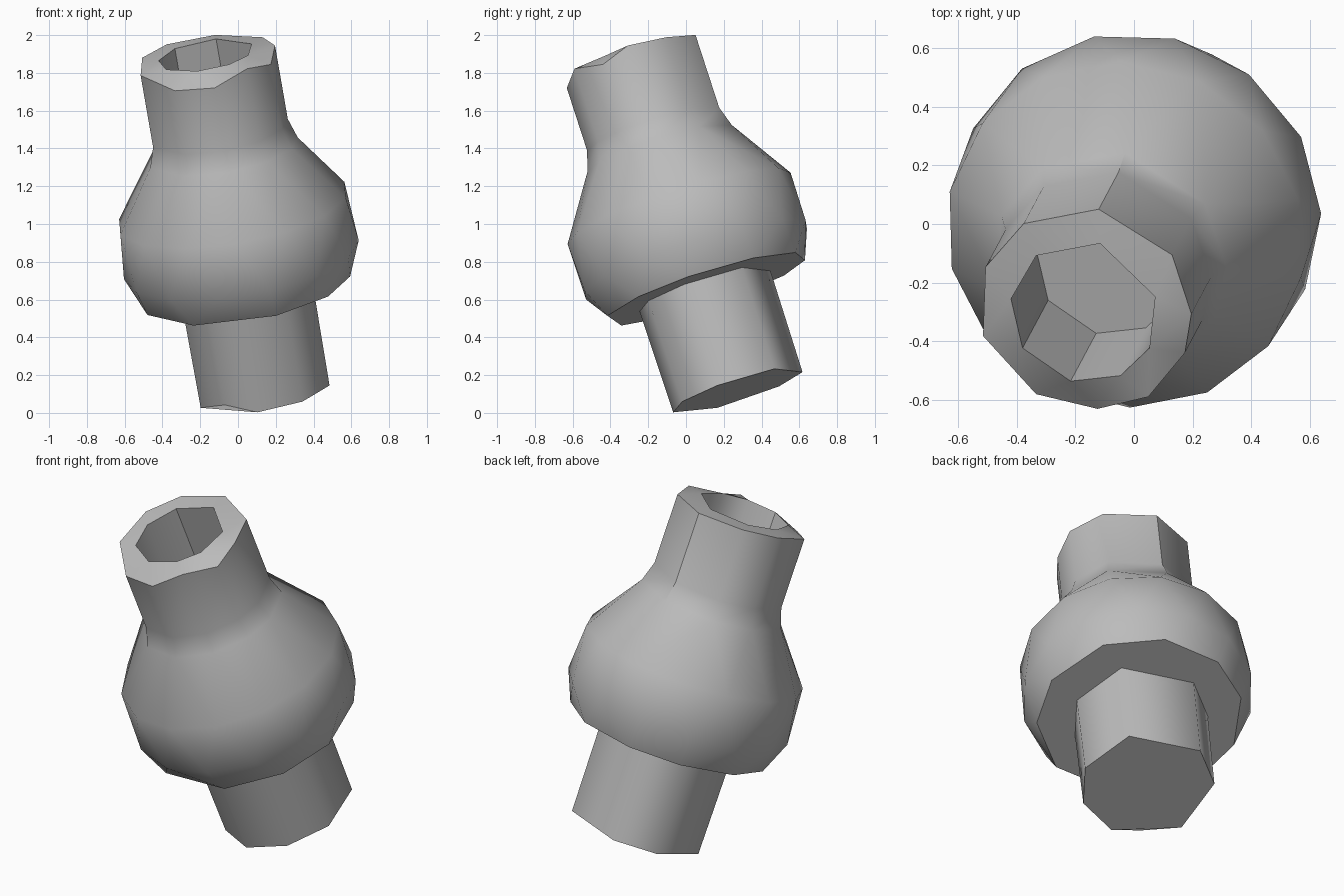
import bpy, bmesh
from math import radians, cos, sin
from mathutils import Vector

cube = bpy.data.objects.get("Cube")
if cube:
    bpy.data.objects.remove(cube)

AXIS = Vector((-0.163, -0.305, 0.938)).normalized()
CENTRE = Vector((-0.01, 0.0, 0.97))
TILT = Vector((0, 0, 1)).rotation_difference(AXIS)

grey = bpy.data.materials.new("plain_grey")
grey.use_nodes = True
grey.diffuse_color = (0.5, 0.5, 0.5, 1)
grey.node_tree.nodes["Principled BSDF"].inputs["Base Color"].default_value = (0.5, 0.5, 0.5, 1)


def ring(bm, angles, radius, height):
    """A closed ring of vertices around the local axis."""
    return [bm.verts.new((radius * cos(radians(a)), radius * sin(radians(a)), height))
            for a in angles]


def skin(bm, low, high):
    """Quads between two rings of equal count."""
    n = len(low)
    for i in range(n):
        j = (i + 1) % n
        bm.faces.new((low[i], low[j], high[j], high[i]))


def finish(bm, name, sharp_angle):
    bmesh.ops.recalc_face_normals(bm, faces=bm.faces[:])
    mesh = bpy.data.meshes.new(name)
    bm.to_mesh(mesh)
    bm.free()
    ob = bpy.data.objects.new(name, mesh)
    bpy.context.collection.objects.link(ob)
    mesh.materials.append(grey)
    ob.rotation_mode = 'QUATERNION'
    ob.rotation_quaternion = TILT
    ob.location = CENTRE
    bpy.ops.object.select_all(action='DESELECT')
    ob.select_set(True)
    bpy.context.view_layer.objects.active = ob
    bpy.ops.object.shade_smooth_by_angle(angle=radians(sharp_angle))


# Round body: hull of uneven rings, flat underneath
base_angles = [30, 65, 100, 130, 165, 197, 238, 285, 320, 352]
neck_angles = [0, 34, 81, 123, 156, 196, 240, 274, 305, 335]
bore_angles = [14, 76, 129, 171, 212, 258, 298, 331]
step = 360 / 14
bm = bmesh.new()
ring(bm, base_angles, 0.56, -0.335)
ring(bm, [step * i for i in range(14)], 0.63, -0.17)
ring(bm, [step * (i + 0.5) for i in range(14)], 0.62, 0.12)
shoulder = ring(bm, neck_angles, 0.405, 0.45)
bmesh.ops.convex_hull(bm, input=bm.verts[:])
lid = [f for f in bm.faces if all(v in shoulder for v in f.verts)]
bmesh.ops.delete(bm, geom=lid, context='FACES')

# Neck growing out of the shoulder, with a slightly uneven rim
collar = ring(bm, neck_angles, 0.37, 0.56)
rim = ring(bm, neck_angles, 0.37, 0.955)
for v, lift in zip(rim, [0.02, 0.01, 0.015, 0.025, 0.025, 0.01, -0.035, -0.04, 0.015, -0.03]):
    v.co.z += lift
skin(bm, shoulder, collar)
skin(bm, collar, rim)

# Open bore with a raised lip and a flat floor
lip = ring(bm, bore_angles, 0.255, 0.985)
floor = ring(bm, bore_angles, 0.255, 0.45)
skin(bm, lip, floor)
bm.faces.new(floor)
loops = [bm.edges.get((r[i - 1], r[i])) for r in (rim, lip) for i in range(len(r))]
bmesh.ops.bridge_loops(bm, edges=loops)
finish(bm, "body_and_neck", 42)

# Solid lower stem with one clipped corner
stem_angles = [35, 103, 143, 200, 235, 263, 303, 343]
bm = bmesh.new()
bottom = ring(bm, stem_angles, 0.365, -0.905)
bottom[4].co.z += 0.05
top = ring(bm, stem_angles, 0.37, -0.3)
skin(bm, bottom, top)
bm.faces.new(bottom)
bm.faces.new(top)
finish(bm, "lower_stem", 60)
